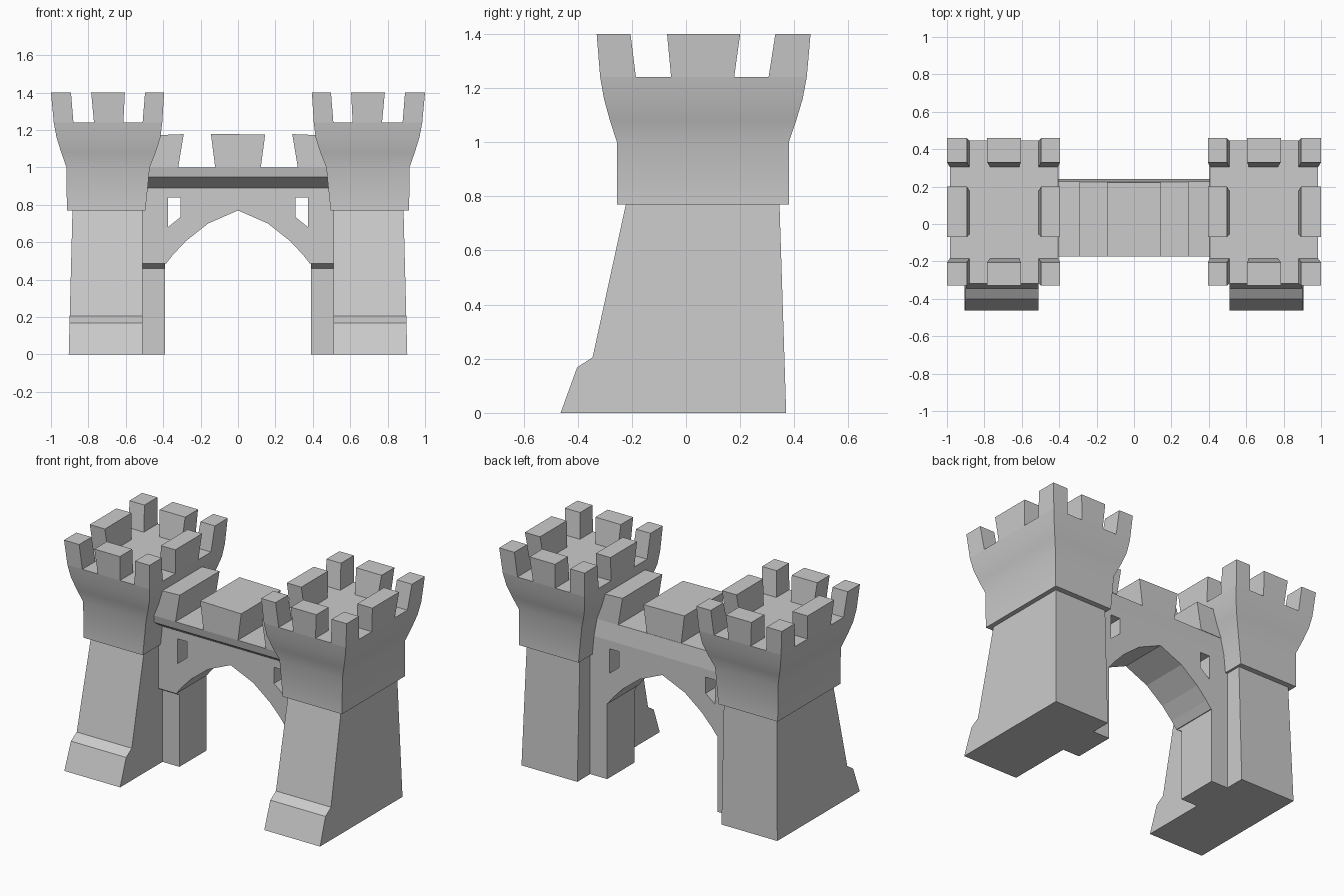
import bpy, bmesh
from math import radians

if "Cube" in bpy.data.objects:
    bpy.data.objects.remove(bpy.data.objects["Cube"])


def finish(name, bm, mirror=False):
    bmesh.ops.recalc_face_normals(bm, faces=bm.faces)
    me = bpy.data.meshes.new(name)
    bm.to_mesh(me)
    bm.free()
    ob = bpy.data.objects.new(name, me)
    bpy.context.collection.objects.link(ob)
    if mirror:
        m = ob.modifiers.new("Mirror", 'MIRROR')
        m.use_mirror_merge = False
    return ob


def loft(bm, rings):
    """Skin a stack of equal-length rings and cap both ends."""
    rows = [[bm.verts.new(p) for p in r] for r in rings]
    n = len(rows[0])
    for a, b in zip(rows, rows[1:]):
        for i in range(n):
            j = (i + 1) % n
            bm.faces.new((a[i], a[j], b[j], b[i]))
    bm.faces.new(rows[0])
    bm.faces.new(rows[-1])


def rect(x, y, z):
    return [(x[0], y[0], z), (x[1], y[0], z), (x[1], y[1], z), (x[0], y[1], z)]


def prism_x(name, yz, x0, x1, mirror=False, taper=0.0):
    bm = bmesh.new()
    loft(bm, [[(x0, y, z) for y, z in yz], [(x1 - taper * z, y, z) for y, z in yz]])
    return finish(name, bm, mirror)


def prism_y(name, xz, y0, y1, mirror=False):
    bm = bmesh.new()
    loft(bm, [[(x, y0, z) for x, z in xz], [(x, y1, z) for x, z in xz]])
    return finish(name, bm, mirror)


# Buttressed tower legs
prism_x("tower_base", [(-.463, 0), (-.402, .168), (-.345, .205), (-.22, .78),
                       (.345, .78), (.37, 0)], .51, .905, True, .026)

# Flared tower heads
bm = bmesh.new()
loft(bm, [rect((.495, .915), (-.255, .38), .77),
          rect((.472, .917), (-.255, .38), 1.0),
          rect((.440, .945), (-.281, .407), 1.08),
          rect((.415, .970), (-.303, .431), 1.16),
          rect((.405, .985), (-.317, .446), 1.24)])
head = finish("tower_head", bm, True)
bpy.context.view_layer.objects.active = head
head.select_set(True)
bpy.ops.object.shade_smooth_by_angle(angle=radians(40))
head.select_set(False)

# Tower battlements: 3 x 3 blocks without the middle one
XB, XT = [(.405, .51), (.613, .77), (.88, .985)], [(.395, .497), (.605, .785), (.893, 1.0)]
YB, YT = [(-.317, -.185), (-.055, .178), (.305, .446)], [(-.33, -.205), (-.07, .2), (.33, .46)]
bm = bmesh.new()
for i in range(3):
    for j in range(3):
        if (i, j) != (1, 1):
            loft(bm, [rect(XB[i], YB[j], 1.24), rect(XT[i], YT[j], 1.4)])
finish("tower_battlements", bm, True)

# Inner piers carrying the arch
prism_x("arch_pier", [(-.035, 0), (.24, 0), (.24, .485), (-.075, .485), (-.035, .46)],
        .39, .51, True)

# Arched wall
half = [(.16, .70), (.28, .605), (.35, .53), (.385, .485)]
right = half + [(.515, .485), (.515, .89)]
wall = prism_y("arch_wall", [(0, .77)] + right + [(-x, z) for x, z in reversed(right)],
               -.075, .24)

# Window openings through the wall
cutter = prism_y("window_cutter", [(.307, .735), (.375, .68), (.375, .838), (.307, .838)],
                 -.3, .5, True)
cutter.hide_render = True
cutter.hide_viewport = False
cutter.display_type = 'WIRE'
cut = wall.modifiers.new("Windows", 'BOOLEAN')
cut.object = cutter
cut.operation = 'DIFFERENCE'
cut.solver = 'EXACT'

# Overhanging walkway
prism_x("walkway", [(-.075, .89), (-.165, .95), (-.175, 1.0), (.225, 1.0), (.24, .89)],
        -.51, .51)

# Walkway battlements
prism_y("walkway_center_block", [(-.122, 1.0), (.122, 1.0), (.145, 1.175), (-.145, 1.18)],
        -.175, .223)
prism_y("walkway_side_block", [(.32, 1.0), (.49, 1.0), (.49, 1.17), (.29, 1.178)],
        -.175, .228, True)
